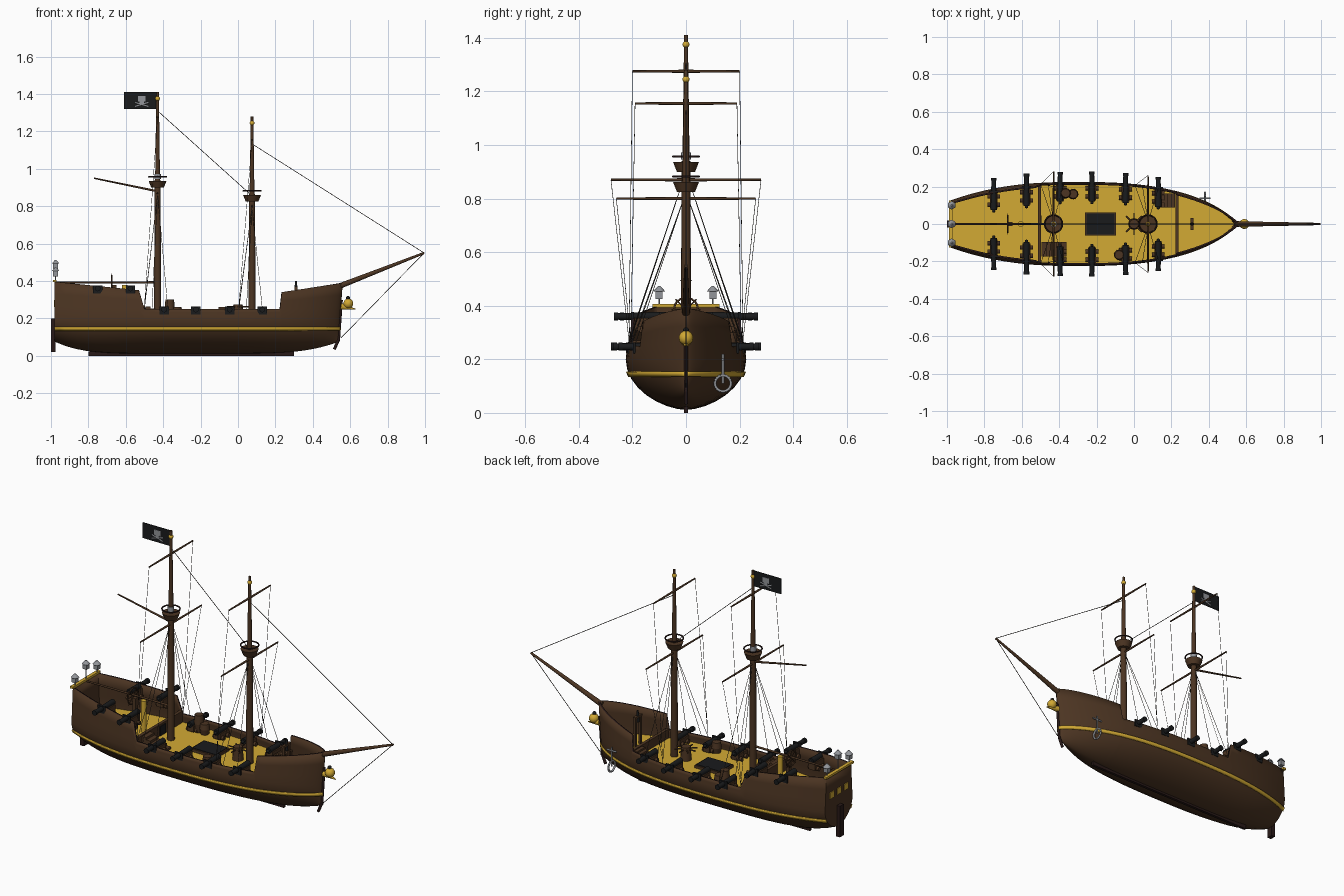
import bpy, bmesh, math
from mathutils import Vector, Matrix

cube = bpy.data.objects.get("Cube")
if cube:
    bpy.data.objects.remove(cube)


def material(name, *rgb):
    m = bpy.data.materials.new(name)
    m.use_nodes = True
    m.diffuse_color = (*rgb, 1)
    m.node_tree.nodes["Principled BSDF"].inputs["Base Color"].default_value = (*rgb, 1)
    return m


WOOD = material("brown_wood", 0.072, 0.035, 0.016)
GOLD = material("gold", 0.65, 0.4, 0.034)
DARK = material("dark_keel_wood", 0.022, 0.01, 0.009)
IRON = material("black_iron", 0.01, 0.011, 0.012)
GREY = material("grey_metal", 0.29, 0.3, 0.32)
ROPE = material("rope", 0.035, 0.03, 0.025)


# Helpers: each adds a primitive to a bmesh
def rod(bm, a, b, r, r2=None, n=10):
    a, b = Vector(a), Vector(b)
    turn = (b - a).to_track_quat("Z", "Y").to_matrix().to_4x4()
    bmesh.ops.create_cone(bm, cap_ends=True, segments=n, radius1=r, radius2=r if r2 is None else r2,
                          depth=(b - a).length, matrix=Matrix.Translation((a + b) / 2) @ turn)


def box(bm, c, size):
    bmesh.ops.create_cube(bm, size=1, matrix=Matrix.Translation(c) @ Matrix.Diagonal((*size, 1)))


def ball(bm, c, r):
    bmesh.ops.create_uvsphere(bm, u_segments=14, v_segments=8, radius=r, matrix=Matrix.Translation(c))


def ring(bm, c, big, r, u, v, n=20):
    c, u, v = Vector(c), Vector(u), Vector(v)
    pts = [c + big * (u * math.cos(k * math.tau / n) + v * math.sin(k * math.tau / n)) for k in range(n)]
    for k in range(n):
        rod(bm, pts[k - 1], pts[k], r, n=8)


def finish(bm, name, *mats):
    me = bpy.data.meshes.new(name)
    bm.to_mesh(me)
    bm.free()
    ob = bpy.data.objects.new(name, me)
    bpy.context.collection.objects.link(ob)
    for m in mats:
        me.materials.append(m)
    bpy.ops.object.select_all(action="DESELECT")
    ob.select_set(True)
    bpy.context.view_layer.objects.active = ob
    bpy.ops.object.shade_smooth_by_angle(angle=math.radians(48))
    return ob


def part(name, mat, build):
    bm = bmesh.new()
    build(bm)
    return finish(bm, name, mat)


def spread(a, b, n):
    return [a + (b - a) * k / (n - 1) for k in range(n)]


# Hull shape rules
X, Y, Z = Vector((1, 0, 0)), Vector((0, 1, 0)), Vector((0, 0, 1))
BELLY, STERN, BOW = 0.2, -0.98, 0.56


def along(x):
    return min(1, (x + 0.3) / (0.86 if x > -0.3 else -0.68))


def keel(x):
    return 0.011 + 0.065 * along(x) ** 5


def sheer(x):
    if x < -0.515:
        return 0.35 - 0.1 * (x + 0.515)
    return 0.25 if x < 0.23 else 0.34 + 0.15 * (x - 0.23)


def side_point(x, z, s=1, out=0.0):
    u = along(x)
    w = 0.225 * ((1 - u ** 2.6) ** 0.75 if x > -0.3 else 1 - 0.44 * u ** 2.5)
    if z < BELLY:
        w *= max(0, 1 - ((BELLY - z) / (BELLY - keel(x))) ** 2) ** 0.6
    else:
        w *= 1 - 0.5 * (z - BELLY)
    rake = 0.07 * (0.39 - z) * max(0, (x - 0.2) / 0.36)
    return Vector((x - rake, s * (max(w, 0) + out), z))


def levels(x):
    k = keel(x)
    low = [k + (BELLY - k) * (1 - math.cos(a)) for a in spread(0, math.pi / 2, 9)]
    return low + spread(BELLY, sheer(x), 4)[1:]


STATIONS = spread(STERN, -0.53, 9) + spread(-0.5, 0.225, 12) + spread(0.235, 0.53, 14) + spread(0.54, BOW, 4)


def shell(bm, rows, out=0.0, transom=False):
    ends = []
    for s in (1, -1):
        g = [[bm.verts.new(side_point(x, z, s, out)) for z in rows(x)] for x in STATIONS]
        ends.append(g[0])
        for p, q in zip(g, g[1:]):
            for j in range(len(p) - 1):
                bm.faces.new([p[j], p[j + 1], q[j + 1], q[j]][::s])
    if transom:
        a, b = ends
        for j in range(len(a) - 1):
            bm.faces.new([b[j], b[j + 1], a[j + 1], a[j]])
    bmesh.ops.remove_doubles(bm, verts=bm.verts, dist=0.0004)


# Hull with dark gunwale edge, and its gold band
bm = bmesh.new()
shell(bm, levels, transom=True)
hull = finish(bm, "hull", WOOD, DARK)
mod = hull.modifiers.new("planking", "SOLIDIFY")
mod.thickness, mod.offset, mod.material_offset_rim = 0.01, -1, 1
bm = bmesh.new()
shell(bm, lambda x: (0.136, 0.155), 0.001)
band = finish(bm, "gold_band", GOLD)
mod = band.modifiers.new("thickness", "SOLIDIFY")
mod.thickness, mod.offset = 0.006, 1


# One long deck, with a low wall at each step of the bulwark
def deck(bm):
    rows = [[bm.verts.new(side_point(x, BELLY, s, -0.006)) for s in (-1, 1)]
            for x in spread(STERN + 0.006, 0.552, 40)]
    for p, q in zip(rows, rows[1:]):
        bm.faces.new([p[0], q[0], q[1], p[1]])


def bulkheads(bm):
    for x, z in ((-0.505, 0.265), (0.23, 0.25)):
        w = side_point(x, z).y - 0.008
        box(bm, (x, 0, (z + BELLY) / 2), (0.01, 2 * w, z - BELLY))
        box(bm, (x, 0, z), (0.018, 2 * w, 0.01))


part("deck", GOLD, deck)
part("bulkheads", WOOD, bulkheads)
part("cabin_door", IRON, lambda bm: box(bm, (-0.498, 0.02, 0.23), (0.006, 0.05, 0.055)))


def stairs(bm):
    for x, y, run, rise in ((-0.495, -0.135, 0.135, 0.065), (0.22, 0.125, -0.1, 0.05)):
        for k in range(5):
            h = rise * (5 - k) / 5
            box(bm, (x + run * (k + 0.5) / 5, y, BELLY + h / 2), (abs(run) / 5, 0.075, h))


part("stairs", WOOD, stairs)


# Keel, stem and rudder
def backbone(bm):
    box(bm, (-0.25, 0, 0.012), (1.1, 0.016, 0.024))
    box(bm, (-0.988, 0, 0.11), (0.024, 0.035, 0.18))
    rod(bm, side_point(BOW, 0.3), side_point(BOW, 0.08), 0.007)
    rod(bm, side_point(BOW, 0.09), (0.515, 0, 0.035), 0.008)


part("keel_and_rudder", DARK, backbone)


# Stern rail, windows and lanterns
def stern_gold(bm):
    box(bm, (STERN, 0, 0.4), (0.02, 0.25, 0.012))
    for y in (-0.065, 0, 0.065):
        box(bm, (STERN, y, 0.28), (0.009, 0.036, 0.036))


part("stern_rail_and_windows", GOLD, stern_gold)


def lanterns(bm):
    for y, z in ((-0.1, 0.425), (0, 0.465), (0.1, 0.425)):
        rod(bm, (-0.975, y, 0.4), (-0.975, y, z), 0.003)
        box(bm, (-0.975, y, z + 0.014), (0.026, 0.026, 0.028))
        rod(bm, (-0.975, y, z + 0.028), (-0.975, y, z + 0.048), 0.023, 0.005, 6)
    rod(bm, (-0.43, 0, 0.945), (-0.43, 0, 0.972), 0.018)


part("lanterns", GREY, lanterns)


# Masts: position, height, crow's nest, (yard height, half length)
MASTS = (("main", -0.43, 1.41, 0.9, ((0.87, 0.28), (1.275, 0.2))),
         ("fore", 0.075, 1.28, 0.825, ((0.8, 0.26), (1.155, 0.19))))


def rigging(bm):
    for _, x, top, nest, yards in MASTS:
        for s in (-1, 1):
            for dx in (-0.07, -0.03, 0.055):
                rod(bm, (x, 0.01 * s, nest - 0.03), side_point(x + dx, 0.25, s), 0.0013, n=5)
            for z, half in yards:
                rod(bm, (x, half * s, z), side_point(x - 0.07, 0.27, s), 0.0011, n=5)
    tip = (0.995, 0, 0.55)
    for a, b in (((-0.43, 0, 1.31), (0.07, 0, 0.86)), ((0.08, 0, 1.13), tip), (tip, (0.55, 0, 0.095))):
        rod(bm, a, b, 0.0018, n=5)


part("rigging", ROPE, rigging)

for name, x, top, nest, yards in MASTS:
    def spars(bm):
        rod(bm, (x, 0, 0.19), (x, 0, nest + 0.04), 0.02, 0.016, 14)
        rod(bm, (x, 0, nest), (x, 0, top), 0.014, 0.007, 14)
        rod(bm, (x, 0, nest), (x, 0, nest + 0.036), 0.034, 0.048, 16)
        for z, half in yards:
            for s in (-1, 1):
                rod(bm, (x, 0, z), (x, half * s, z), 0.006, 0.004)

    part(name + "_mast", WOOD, spars)
    part(name + "_nest_rail", DARK, lambda bm: ring(bm, (x, 0, nest + 0.057), 0.048, 0.004, X, Y))
    part(name + "_mast_ball", GOLD, lambda bm: ball(bm, (x, 0, top - 0.035), 0.013))


def loose_spars(bm):
    rod(bm, (0.54, 0, 0.372), (0.995, 0, 0.55), 0.015, 0.006, 12)
    rod(bm, (-0.43, 0, 0.393), (-0.97, 0, 0.393), 0.006, 0.005)
    rod(bm, (-0.43, 0, 0.88), (-0.77, 0, 0.95), 0.006, 0.004)


part("bowsprit_boom_and_gaff", WOOD, loose_spars)

# Flag with pale emblem
part("flag", IRON, lambda bm: box(bm, (-0.52, 0, 1.365), (0.18, 0.004, 0.09)))


def emblem(bm):
    box(bm, (-0.515, 0, 1.375), (0.04, 0.008, 0.03))
    box(bm, (-0.515, 0, 1.354), (0.024, 0.008, 0.016))
    for s in (-1, 1):
        rod(bm, (-0.515 - 0.036 * s, 0, 1.333), (-0.515 + 0.036 * s, 0, 1.355), 0.0048, n=8)


part("flag_emblem", GREY, emblem)

# Cannons on both sides: position, height, wheel level, overhang
GUNS = [(x, 0.36, 0.3, 0.072) for x in (-0.75, -0.575)]
GUNS += [(x, 0.247, BELLY, 0.06) for x in (-0.395, -0.225, -0.045, 0.13)]


def cannons(bm):
    for x, z, floor, reach in GUNS:
        for s in (-1, 1):
            w = side_point(x, z).y
            at = lambda d: (x, s * (w + d), z)
            rod(bm, at(-0.1), at(reach - 0.005), 0.017, 0.012, 12)
            rod(bm, at(reach - 0.015), at(reach), 0.015, n=12)
            ball(bm, at(-0.105), 0.009)
            box(bm, (x, s * (w + 0.001), z - 0.005), (0.05, 0.008, 0.042))


def carriages(bm):
    for x, z, floor, reach in GUNS:
        for s in (-1, 1):
            y = s * (side_point(x, z).y - 0.05)
            box(bm, (x, y, (z + floor) / 2), (0.042, 0.085, z - floor - 0.012))
            for d in (-0.022, 0.022):
                rod(bm, (x - 0.034, y + d, floor + 0.012), (x + 0.034, y + d, floor + 0.012), 0.012)


part("cannons", IRON, cannons)
part("cannon_carriages", WOOD, carriages)


# Deck fittings
def fittings(bm):
    for x, y, h in ((-0.365, 0.165, 0.1), (-0.325, 0.16, 0.06), (-0.08, -0.165, 0.06)):
        rod(bm, (x, y, BELLY), (x, y, BELLY + h / 2), 0.023, 0.028, 12)
        rod(bm, (x, y, BELLY + h / 2), (x, y, BELLY + h), 0.028, 0.023, 12)
    rod(bm, (0, 0, BELLY), (0, 0, 0.275), 0.03, 0.025, 12)
    for k in range(4):
        p = 0.06 * (X * math.cos(k * math.pi / 4) + Y * math.sin(k * math.pi / 4))
        rod(bm, p + 0.262 * Z, -p + 0.262 * Z, 0.004)
    box(bm, (-0.66, 0, 0.29), (0.02, 0.024, 0.18))
    for s in (-1, 1):
        box(bm, (0.31, 0.022 * s, 0.285), (0.014, 0.012, 0.17))
    box(bm, (0.31, 0, 0.365), (0.016, 0.065, 0.012))


def wheel(bm):
    c = Vector((-0.675, 0, 0.385))
    ring(bm, c, 0.045, 0.004, Y, Z)
    for k in range(4):
        p = 0.055 * (Y * math.cos(k * math.pi / 4) + Z * math.sin(k * math.pi / 4))
        rod(bm, c + p, c - p, 0.0025)


part("barrels_capstan_and_posts", WOOD, fittings)
part("steering_wheel", WOOD, wheel)
part("compass_stand", GOLD, lambda bm: rod(bm, (-0.605, 0, BELLY), (-0.605, 0, 0.38), 0.016))
part("ship_bell", IRON, lambda bm: rod(bm, (0.31, 0, 0.335), (0.31, 0, 0.4), 0.011, 0.005))
part("hatch_frame", WOOD, lambda bm: box(bm, (-0.18, 0, 0.207), (0.165, 0.125, 0.016)))
part("hatch_grating", IRON, lambda bm: box(bm, (-0.18, 0, 0.211), (0.15, 0.11, 0.016)))


# Figurehead
def figurehead(bm):
    ball(bm, (0.59, 0, 0.28), 0.027)
    rod(bm, (0.55, 0, 0.265), (0.628, 0, 0.25), 0.018, 0.002, 10)


part("figurehead", GOLD, figurehead)
part("figurehead_cap", IRON, lambda bm: ball(bm, (0.588, 0, 0.309), 0.011))


# Anchor on the left bow
def anchor(bm):
    x, y = 0.38, 0.138
    rod(bm, (x, y, 0.11), (x, y, 0.22), 0.005)
    rod(bm, (x - 0.03, y, 0.2), (x + 0.03, y, 0.2), 0.005)
    ring(bm, (x, y, 0.11), 0.03, 0.0055, Y, Z)


part("anchor", GREY, anchor)
